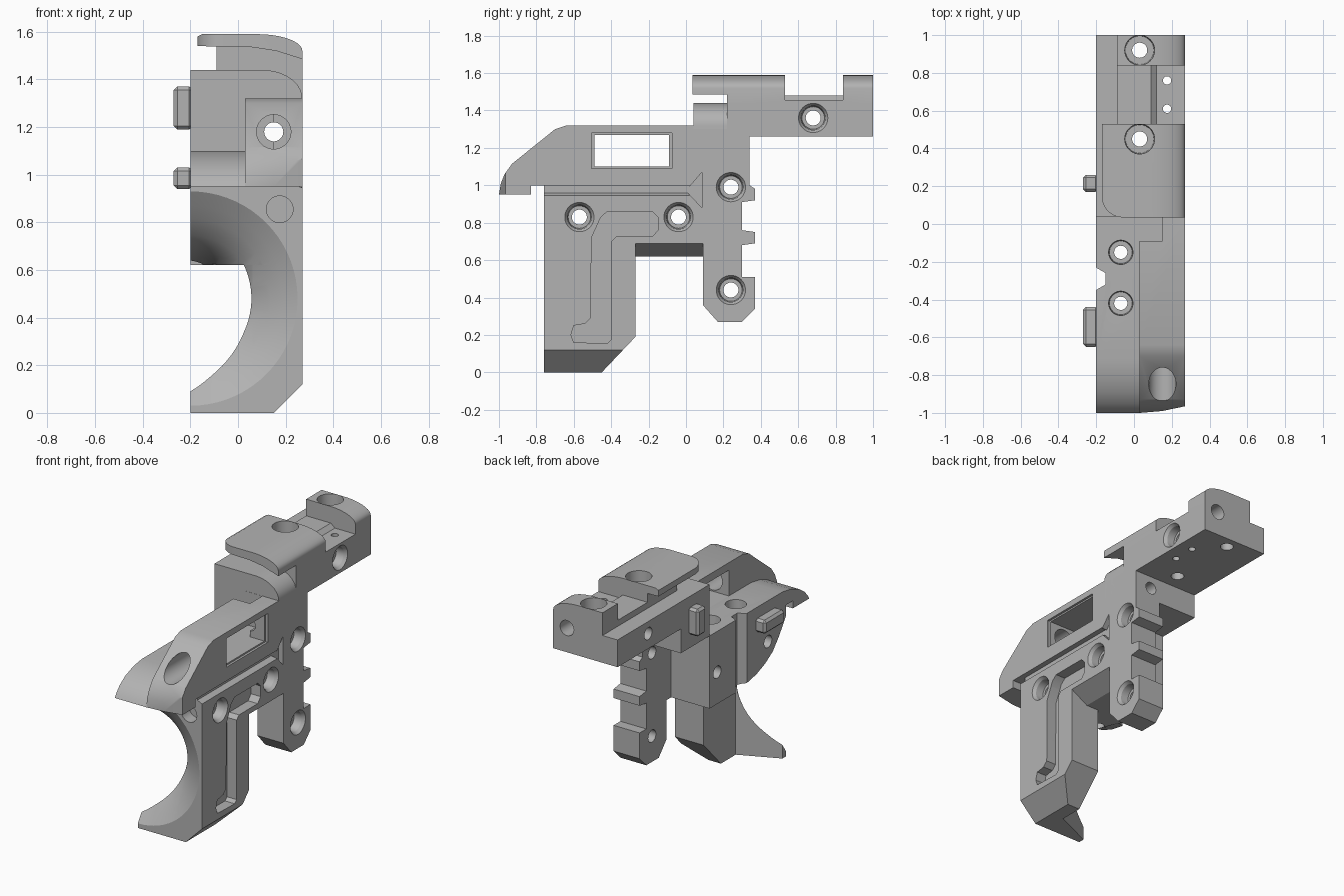
import bpy, bmesh, math
from mathutils import Vector, Matrix

if "Cube" in bpy.data.objects:
    bpy.data.objects.remove(bpy.data.objects["Cube"])

grey = bpy.data.materials.new("plain grey")
grey.use_nodes = True
grey.diffuse_color = (0.45, 0.45, 0.45, 1)
grey.node_tree.nodes["Principled BSDF"].inputs["Base Color"].default_value = grey.diffuse_color

parts, cutters = [], []


def place(axis, u, v, w):
    """Profile point (u, v) at depth w along the axis."""
    return {"x": (w, u, v), "y": (u, w, v), "z": (u, v, w)}[axis]


def make(name, bm, group):
    bmesh.ops.recalc_face_normals(bm, faces=bm.faces)
    mesh = bpy.data.meshes.new(name)
    bm.to_mesh(mesh)
    bm.free()
    ob = bpy.data.objects.new(name, mesh)
    bpy.context.collection.objects.link(ob)
    mesh.materials.append(grey)
    group.append(ob)
    return ob


def prism(name, axis, a, b, pts, group=parts):
    bm = bmesh.new()
    rings = [[bm.verts.new(place(axis, u, v, w)) for u, v in pts] for w in (a, b)]
    bm.faces.new(rings[0])
    bm.faces.new(rings[1])
    n = len(pts)
    for i in range(n):
        j = (i + 1) % n
        bm.faces.new((rings[0][i], rings[0][j], rings[1][j], rings[1][i]))
    return make(name, bm, group)


def box(name, x, y, z, group=parts):
    return prism(name, "z", z[0], z[1],
                 [(x[0], y[0]), (x[1], y[0]), (x[1], y[1]), (x[0], y[1])], group)


def turned(name, axis, u, v, profile, group=cutters, steps=40):
    """Stepped or flared round solid from (depth, radius) pairs."""
    bm = bmesh.new()
    rings = []
    for w, r in profile:
        rings.append([bm.verts.new(place(axis, u + r * math.cos(math.tau * i / steps),
                                         v + r * math.sin(math.tau * i / steps), w))
                      for i in range(steps)])
    for p, q in zip(rings, rings[1:]):
        for i in range(steps):
            j = (i + 1) % steps
            bm.faces.new((p[i], p[j], q[j], q[i]))
    bm.faces.new(rings[0])
    bm.faces.new(rings[-1])
    return make(name, bm, group)


def arc(cu, cv, ru, rv, start, end, n=10):
    return [(cu + ru * math.cos(math.radians(start + (end - start) * i / n)),
             cv + rv * math.sin(math.radians(start + (end - start) * i / n)))
            for i in range(n + 1)]


# Central duct body and side leg
prism("duct_body", "y", -0.76, 0.04,
      [(-0.2, 0.62), (0.15, 0.62), (0.27, 0.69), (0.27, 1), (-0.2, 1)])
prism("front_leg", "x", 0.06, 0.27,
      [(-0.76, 0), (-0.45, 0), (-0.27, 0.19), (-0.27, 0.8), (-0.76, 0.8)])
prism("duct_lip", "z", 0, 0.7,
      [(-0.2, -0.76), (0.07, -0.76), (0.07, -0.6), (-0.2, -0.72)])
prism("rear_web", "y", 0.03, 0.1,
      [(0.08, 0.62), (0.15, 0.62), (0.27, 0.69), (0.27, 1.3), (0.08, 1.3)])

# Rear leg with its two locating teeth
prism("rear_leg", "x", 0.08, 0.27,
      [(0.09, 0.36), (0.17, 0.27), (0.3, 0.27), (0.37, 0.34), (0.37, 0.51), (0.3, 0.51),
       (0.3, 0.68), (0.37, 0.69), (0.37, 0.75), (0.3, 0.76), (0.3, 0.91), (0.37, 0.92),
       (0.37, 0.98), (0.34, 1), (0.34, 1.3), (0.09, 1.3)])

# Low shelf with rounded nose, and the taller side beam
prism("low_shelf", "x", -0.2, 0.03,
      [(0.04, 1), (0.04, 1.1), (-0.72, 1.1), (-0.81, 1.085), (-0.89, 1.055), (-0.95, 1.015),
       (-0.985, 0.975), (-1, 0.95), (-0.83, 0.95), (-0.83, 1)])
prism("side_beam", "x", 0.03, 0.27,
      [(0.04, 1), (0.04, 1.32), (-0.64, 1.32), (-0.7, 1.3), (-0.93, 1.115), (-0.97, 1.06),
       (-0.99, 1.01), (-1, 0.95), (-0.83, 0.95), (-0.83, 1)])

# Tall block, rear arm and overhanging clamp plate
shoulder = arc(0.1, 1.32, 0.17, 0.12, 0, 90)
prism("tall_block", "y", 0.04, 0.22, [(-0.2, 1.1), (0.27, 1.1)] + shoulder + [(-0.2, 1.44)])
box("block_back", (-0.2, 0.27), (0.22, 0.34), (1.1, 1.44))
box("rear_arm", (-0.2, 0.27), (0.22, 1), (1.26, 1.44))
crown = arc(0.08, 1.52, 0.19, 0.07, 0, 90)
prism("arm_ridge", "y", 0.22, 1, [(-0.09, 1.43), (0.27, 1.43)] + crown + [(-0.09, 1.59)])
prism("clamp_plate", "y", 0.035, 0.53,
      [(-0.17, 1.54), (0.06, 1.535), (0.16, 1.52), (0.27, 1.485)] + crown
      + [(-0.15, 1.59), (-0.17, 1.58)])

# Side pegs
pegs = [box("upper_peg", (-0.27, -0.19), (0.17, 0.26), (1.19, 1.37)),
        box("lower_peg", (-0.27, -0.19), (-0.65, -0.44), (0.94, 1.03))]
for peg in pegs:
    bev = peg.modifiers.new("bevel", "BEVEL")
    bev.width = 0.015

# Flared duct mouth
turned("mouth_cut", "y", -0.2, 0.48,
       [(-0.78, 0.46), (-0.76, 0.45), (-0.72, 0.39), (-0.68, 0.335), (-0.62, 0.265),
        (-0.54, 0.215), (-0.45, 0.18), (-0.25, 0.14)], steps=72)

# Counterbored side holes
for y, z in [(0.68, 1.36), (0.24, 0.99), (-0.57, 0.83), (-0.04, 0.83), (0.24, 0.44)]:
    turned("side_bore", "x", y, z,
           [(0.28, 0.085), (0.25, 0.065), (0.2, 0.06), (0.2, 0.04), (-0.3, 0.04)])
# Counterbored vertical holes
for x, y in [(0.03, 0.92), (0.03, 0.45)]:
    turned("top_bore", "z", x, y,
           [(1.61, 0.08), (1.46, 0.075), (1.46, 0.04), (1.2, 0.04)])
for x, y in [(-0.07, -0.15), (-0.07, -0.42)]:
    turned("shelf_bore", "z", x, y,
           [(1.11, 0.065), (1.02, 0.06), (1.02, 0.035), (0.5, 0.035)])
for y in (0.61, 0.76):
    turned("pin_hole", "z", 0.175, y, [(1.6, 0.022), (1.2, 0.022)])
# Lengthwise holes
turned("nose_hole", "y", 0.15, 1.18, [(-1.1, 0.072), (-0.4, 0.072), (-0.4, 0.04), (0.4, 0.04)])
turned("front_socket", "y", 0.175, 0.855, [(-0.8, 0.056), (-0.68, 0.056)])
turned("back_socket", "y", 0.17, 1.42, [(1.05, 0.05), (0.88, 0.05)])

# Window, beam relief, vertical notch, ridge channel
box("window_cut", (0, 0.3), (-0.49, -0.09), (1.1, 1.27), cutters)
box("window_rim", (0.255, 0.3), (-0.505, -0.075), (1.09, 1.28), cutters)
box("beam_relief", (0, 0.15), (-0.09, 0.039), (1.1, 1.4), cutters)
prism("notch_cut", "z", 0.5, 1.2,
      [(-0.22, -0.36), (-0.15, -0.32), (-0.15, -0.26), (-0.22, -0.22)], cutters)
prism("channel_cut", "y", 0.53, 0.84,
      [(-0.1, 1.48), (0.09, 1.48), (0.12, 1.455), (0.3, 1.455), (0.3, 1.7), (-0.1, 1.7)], cutters)

# Chamfers and rounded outlines
prism("leg_chamfer", "y", -0.8, -0.2, [(0.15, -0.001), (0.28, 0.129), (0.28, -0.05), (0.15, -0.05)], cutters)
prism("nose_round", "z", 0.9, 1.4,
      [(0.03, -1), (0.15, -0.99), (0.27, -0.965), (0.3, -0.96), (0.3, -1.1), (0.03, -1.1)], cutters)
prism("plate_corner", "z", 1.5, 1.65,
      [(-0.2, 0.02), (-0.07, 0.02)] + arc(-0.06, 0.145, 0.11, 0.11, 270, 180) + [(-0.2, 0.145)], cutters)

# Seam groove under the beam with its flared end
prism("seam_groove", "y", -0.8, 0.02,
      [(0.28, 1), (0.28, 0.94), (0.235, 0.96), (0.235, 1)], cutters)
prism("seam_flare", "x", 0.235, 0.3, [(0, 0.97), (0.085, 0.88), (0.085, 1.07)], cutters)

# Cable slot in the side
slot = [(-0.6, 0.16), (-0.42, 0.155), (-0.4, 0.175), (-0.4, 0.7), (-0.375, 0.725), (-0.18, 0.725),
        (-0.15, 0.76), (-0.15, 0.83), (-0.18, 0.86), (-0.42, 0.86), (-0.455, 0.83),
        (-0.505, 0.72), (-0.51, 0.29), (-0.54, 0.26), (-0.6, 0.25), (-0.615, 0.2)]
prism("slot_cut", "x", 0.2, 0.3, slot, cutters)


def bounds(ob):
    cols = list(zip(*(v.co for v in ob.data.vertices)))
    return [(min(c), max(c)) for c in cols]


# Apply each cutter to the parts it touches
limits = [(c, bounds(c)) for c in cutters]
for part in parts:
    own = bounds(part)
    for cutter, lim in limits:
        if cutter.name.startswith("plate_corner") and part.name != "clamp_plate":
            continue
        if all(a[0] < b[1] and b[0] < a[1] for a, b in zip(own, lim)):
            mod = part.modifiers.new(cutter.name, "BOOLEAN")
            mod.operation = "DIFFERENCE"
            mod.solver = "EXACT"
            mod.object = cutter
bpy.context.view_layer.update()
deps = bpy.context.evaluated_depsgraph_get()
finished = [bpy.data.meshes.new_from_object(p.evaluated_get(deps)) for p in parts]
for part, mesh in zip(parts, finished):
    part.modifiers.clear()
    part.data = mesh
for cutter in cutters:
    bpy.data.objects.remove(cutter)

bpy.ops.object.select_all(action="DESELECT")
for part in parts:
    part.select_set(True)
bpy.context.view_layer.objects.active = parts[0]
bpy.ops.object.shade_smooth_by_angle(angle=math.radians(25))
